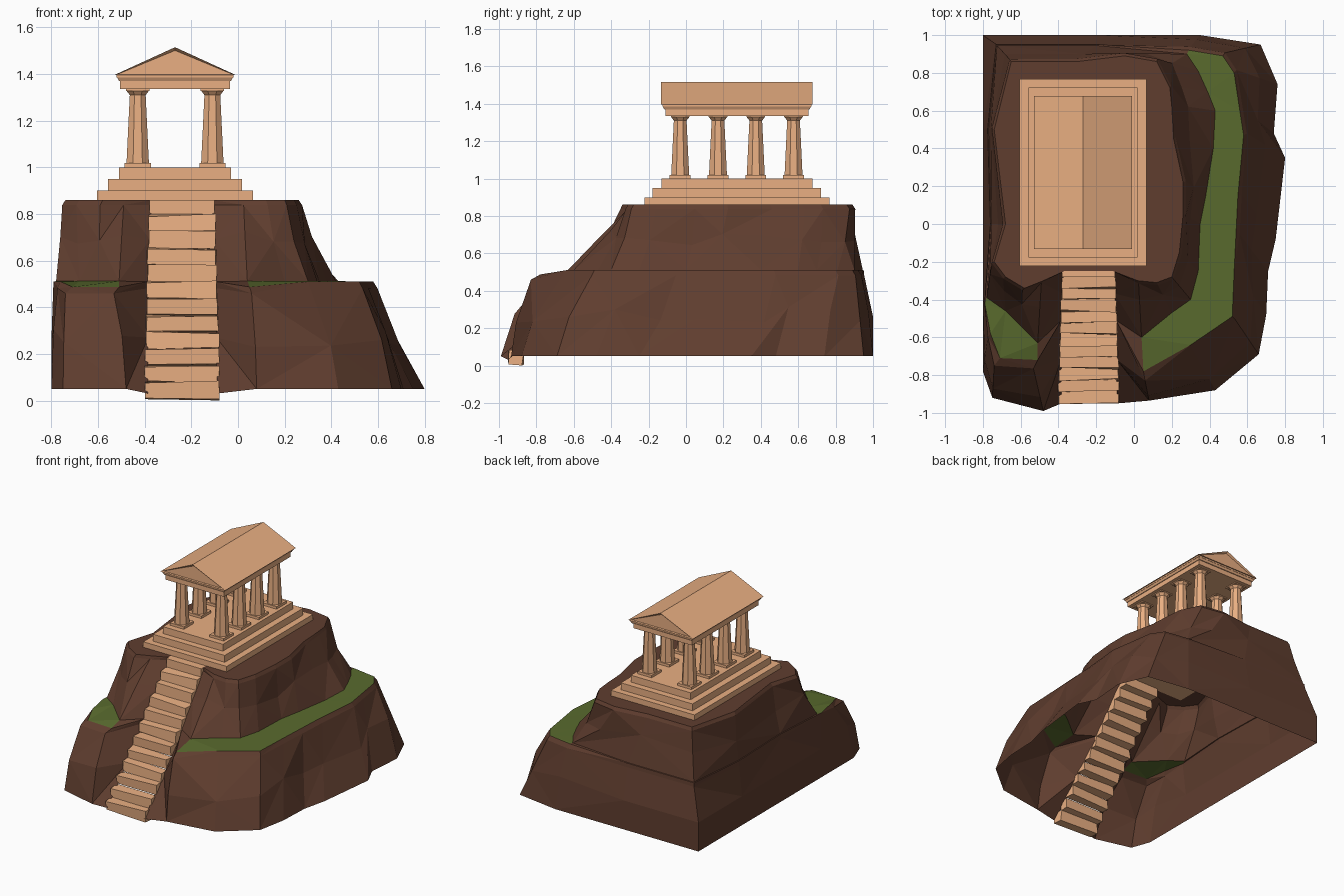
import bpy, bmesh, random
from math import pi, cos
from mathutils import Vector, Matrix

if "Cube" in bpy.data.objects:
    bpy.data.objects.remove(bpy.data.objects["Cube"])

random.seed(4)


def material(name, r, g, b):
    m = bpy.data.materials.new(name)
    m.diffuse_color = (r, g, b, 1)
    m.use_nodes = True
    m.node_tree.nodes["Principled BSDF"].inputs["Base Color"].default_value = m.diffuse_color
    return m


STONE = material("stone", 0.82, 0.43, 0.225)
ROCK = material("rock", 0.115, 0.047, 0.028)
GRASS = material("grass", 0.10, 0.145, 0.027)


def finish(bm, name, *mats):
    me = bpy.data.meshes.new(name)
    bm.to_mesh(me)
    bm.free()
    for m in mats:
        me.materials.append(m)
    ob = bpy.data.objects.new(name, me)
    bpy.context.collection.objects.link(ob)
    return ob


def add_box(bm, x0, x1, y0, y1, z0, z1):
    mat = Matrix.Translation(((x0 + x1) / 2, (y0 + y1) / 2, (z0 + z1) / 2)) @ \
        Matrix.Diagonal((x1 - x0, y1 - y0, z1 - z0, 1))
    return bmesh.ops.create_cube(bm, size=1, matrix=mat)["verts"]


# Hill contours, counterclockwise from the right stair edge to the left one
base = [(-.09, -.95), (.08, -.935), (.43, -.88), (.66, -.69), (.70, -.48), (.71, -.25), (.75, -.08),
        (.80, .35), (.74, .48), (.76, .74), (.67, .95), (.35, 1), (-.2, 1), (-.8, 1), (-.8, .5),
        (-.8, 0), (-.8, -.4), (-.8, -.78), (-.75, -.92), (-.48, -.99), (-.385, -.95)]
ledge = [(-.095, -.51), (.05, -.78), (.30, -.64), (.52, -.49), (.53, -.25), (.54, -.05), (.55, .15),
         (.58, .47), (.56, .60), (.53, .80), (.47, .89), (.29, .92), (-.2, .95), (-.73, .95), (-.775, .5),
         (-.76, 0), (-.79, -.42), (-.76, -.58), (-.71, -.71), (-.51, -.72), (-.385, -.51)]
inner = [(-.095, -.51), (.04, -.6), (.20, -.47), (.30, -.40), (.34, -.25), (.35, 0), (.38, .15),
         (.42, .4), (.43, .6), (.39, .7), (.34, .81), (.28, .90), (-.2, .945), (-.725, .945), (-.77, .5),
         (-.755, 0), (-.78, -.39), (-.68, -.46), (-.60, -.54), (-.51, -.63), (-.385, -.51)]
crown = [(-.11, -.25), (.02, -.30), (.12, -.31), (.20, -.28), (.24, -.15), (.26, .05), (.26, .22),
         (.21, .45), (.20, .62), (.19, .72), (.12, .86), (-.05, .89), (-.3, .86), (-.65, .86), (-.74, .5),
         (-.68, 0), (-.74, -.2), (-.68, -.28), (-.58, -.34), (-.48, -.30), (-.37, -.25)]
N = len(base)
WALL = range(12, 17)


def at(pts, z):
    return [Vector((x, y, z)) for x, y in pts]


def between(a, b, z, share):
    """Facetted ring between two rings; the stair edges stay on the slope."""
    out = []
    for i, (p, q) in enumerate(zip(a, b)):
        if i in (0, N - 1):
            t, zz = (z - p.z) / (q.z - p.z), z
        else:
            t = share[i] + random.uniform(-.06, .06) * (share[i] > 0)
            zz = z + random.uniform(-.05, .05)
        v = p.lerp(q, t)
        v.z = zz
        out.append(v)
    return out


def rim(ring, dz, grow):
    c = Vector((-.1, .1, 0))
    out = []
    for i, p in enumerate(ring):
        d = p - c
        d.z = 0
        q = p + d.normalized() * grow[i] - Vector((0, 0, dz))
        q.x, q.y = max(q.x, -.8), min(q.y, 1)
        out.append(q)
    return out


b, l, n, c = at(base, .05), at(ledge, .51), at(inner, .512), at(crown, .86)
b[0].z = b[-1].z = .03
for i in (1, 18, 19):
    l[i].z = .487
ends = (0, N - 1)
lip = rim(l, .028, [0 if i in ends else .003 if i in WALL else .05 if i in (1, 18, 19) else .02
                    for i in range(N)])
crown_lip = rim(c, .022, [0 if i in ends else .015 for i in range(N)])
low = [0 if i in WALL else .55 if i in (5, 6, 7, 8) else .4 if i < 12 and i > 2 else .28
       for i in range(N)]
low_ring = between(b, lip, .27, low)
for i in WALL:
    low_ring[i].z = .26
rings = [b, low_ring, lip, l, n, between(n, crown_lip, .69, [.65] * N), crown_lip, c]

# Rocky hill with grass ledges, open underneath
bm = bmesh.new()
rows = [[bm.verts.new(p) for p in r] for r in rings]
for k in range(len(rows) - 1):
    lo, hi = rows[k], rows[k + 1]
    for i in range(N - 1):
        q = [lo[i], lo[i + 1], hi[i + 1], hi[i]]
        tris = [(q[0], q[1], q[2]), (q[0], q[2], q[3])] if (i + k) % 2 else \
               [(q[0], q[1], q[3]), (q[1], q[2], q[3])]
        for t in tris:
            f = bm.faces.new(t)
            if k == 3 and (1 <= i <= 10 or 16 <= i <= 18):
                f.material_index = 1
bm.faces.new(rows[-1])
finish(bm, "rocky_hill", ROCK, GRASS)

# Rough stairs
bm = bmesh.new()
STEPS = 12
rise = .86 / STEPS
for i in range(STEPS):
    w = .162 - .024 * i / STEPS
    y = -.945 + .0605 * i
    vs = add_box(bm, -.24 - w, -.24 + w, y, y + .075, i * rise, (i + 1) * rise)
    if i < STEPS - 1:
        for v in vs:
            v.co += Vector((random.uniform(-.004, .004), random.uniform(-.008, .008),
                            random.uniform(0, .014)))
finish(bm, "stone_stairs", STONE)

CX, CY = -.27, .272


def centred(bm, hx, hy, z0, z1):
    return add_box(bm, CX - hx, CX + hx, CY - hy, CY + hy, z0, z1)


# Stepped temple platform
bm = bmesh.new()
for hx, hy, z0, z1 in [(.335, .495, .855, .9), (.288, .45, .9, .95), (.24, .403, .95, 1.0)]:
    centred(bm, hx, hy, z0, z1)
finish(bm, "temple_platform", STONE)


# Columns: square plinth, eight-sided shaft, flared capital, square slab
def add_column(bm, x, y):
    add_box(bm, x - .056, x + .056, y - .056, y + .056, 1.0, 1.018)
    for r0, r1, z0, z1 in [(.048, .034, 1.018, 1.31), (.034, .048, 1.31, 1.328)]:
        k = 1 / cos(pi / 8)
        bmesh.ops.create_cone(bm, cap_ends=True, segments=8, radius1=r0 * k, radius2=r1 * k,
                              depth=z1 - z0, matrix=Matrix.Translation((x, y, (z0 + z1) / 2))
                              @ Matrix.Rotation(pi / 8, 4, 'Z'))
    add_box(bm, x - .05, x + .05, y - .05, y + .05, 1.328, 1.338)


bm = bmesh.new()
for side in (-1, 1):
    for i in range(4):
        add_column(bm, CX + side * .16, CY + (i - 1.5) * .202)
finish(bm, "columns", STONE)

# Beam and cornice
bm = bmesh.new()
centred(bm, .235, .382, 1.335, 1.37)
vs = centred(bm, .24, .388, 1.37, 1.385)
for v in vs:
    if v.co.z > 1.38:
        v.co.x += .008 if v.co.x > CX else -.008
        v.co.y += .008 if v.co.y > CY else -.008
centred(bm, .25, .398, 1.385, 1.398)
finish(bm, "beam_and_cornice", STONE)

# Gabled roof with recessed pediments
bm = bmesh.new()
tri = [(-.26, 1.396), (.26, 1.396), (0, 1.515)]
front, back = [[bm.verts.new((CX + x, CY + s * .405, z)) for x, z in tri] for s in (-1, 1)]
gables = [bm.faces.new(front), bm.faces.new(back[::-1])]
for i in range(3):
    j = (i + 1) % 3
    bm.faces.new((front[j], front[i], back[i], back[j]))
bm.normal_update()
bmesh.ops.inset_individual(bm, faces=gables, thickness=.014)
for f in gables:
    for v in f.verts:
        v.co.y -= .012 * f.normal.y
finish(bm, "gabled_roof", STONE)
